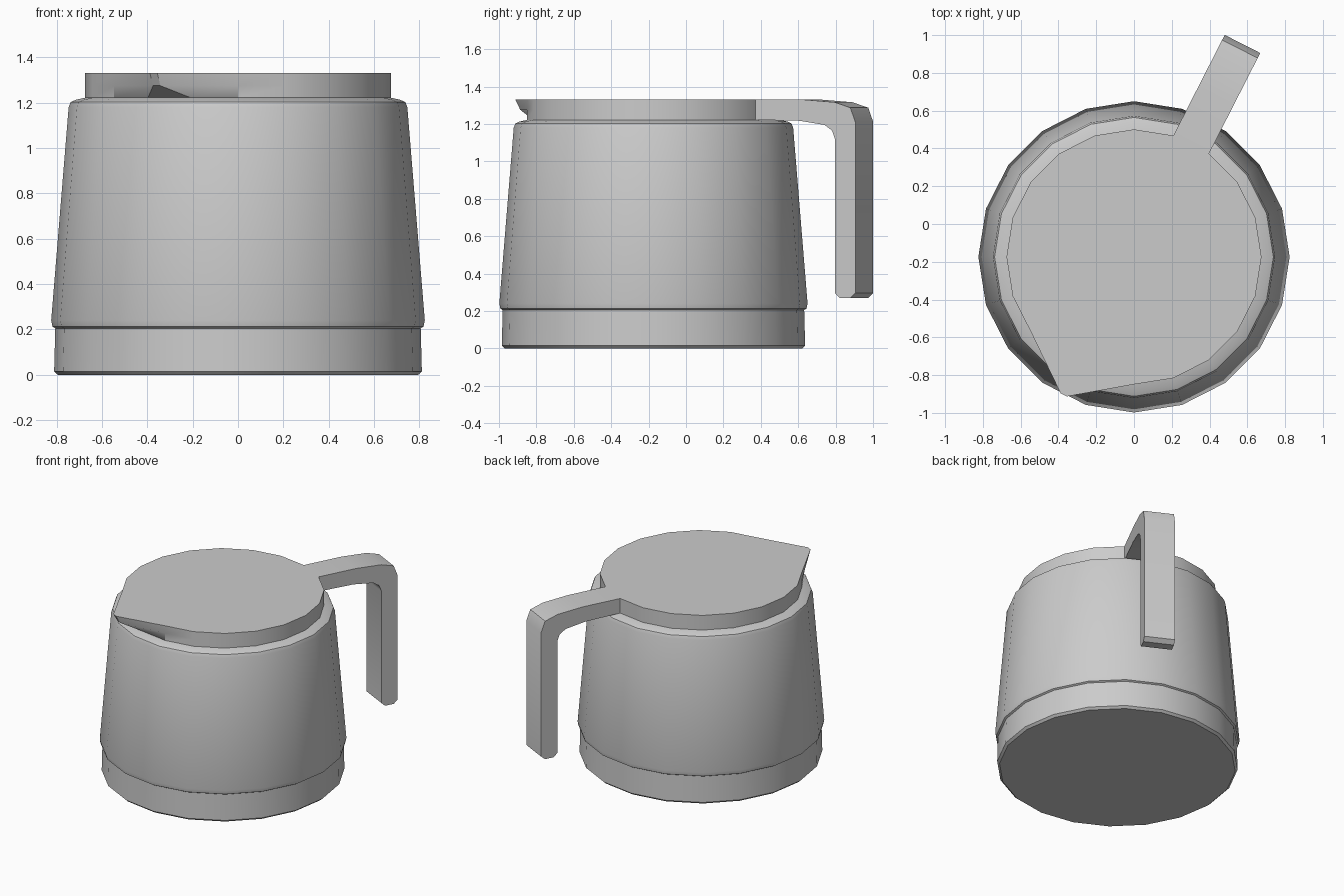
import bpy, bmesh
from math import cos, sin, radians
from mathutils import Vector

if "Cube" in bpy.data.objects:
    bpy.data.objects.remove(bpy.data.objects["Cube"])

CY = -0.174          # y of the jug's axis
SIDES = 20
STEP = 360 / SIDES


def finish(name, bm, angle=30):
    bmesh.ops.recalc_face_normals(bm, faces=bm.faces)
    me = bpy.data.meshes.new(name)
    bm.to_mesh(me)
    bm.free()
    ob = bpy.data.objects.new(name, me)
    bpy.context.collection.objects.link(ob)
    bpy.ops.object.select_all(action='DESELECT')
    ob.select_set(True)
    bpy.context.view_layer.objects.active = ob
    bpy.ops.object.shade_smooth_by_angle(angle=radians(angle))
    return ob


def polar(r, deg, z):
    return Vector((r * cos(radians(deg)), CY + r * sin(radians(deg)), z))


def loft(rings, cap_bottom, cap_top):
    """Skin a stack of point rings."""
    bm = bmesh.new()
    vs = [[bm.verts.new(p) for p in ring] for ring in rings]
    for a, b in zip(vs, vs[1:]):
        for i in range(len(a)):
            j = (i + 1) % len(a)
            bm.faces.new((a[i], a[j], b[j], b[i]))
    if cap_bottom:
        bm.faces.new(vs[0][::-1])
    if cap_top:
        bm.faces.new(vs[-1])
    return bm


# Jug body with base band and shoulder
profile = [(0.795, 0), (0.811, 0.015), (0.806, 0.205), (0.818, 0.212),
           (0.824, 0.24), (0.747, 1.18), (0.738, 1.203), (0.715, 1.213),
           (0.675, 1.222)]
rings = [[polar(r, i * STEP, z) for i in range(SIDES)] for r, z in profile]
finish("jug_body", loft(rings, True, False))

# Lid with two rim points pulled out into a spout
lid_rings = []
for z, tip in ((1.222, None), (1.275, 0.79), (1.33, 0.82)):
    ring = []
    for i in range(SIDES):
        r, deg = 0.675, i * STEP
        if tip and i in (13, 14):
            r, deg = tip, 243 + (1.3 if i == 14 else -1.3)
        ring.append(polar(r, deg, z))
    lid_rings.append(ring)
finish("lid_with_spout", loft(lid_rings, False, True))

# Handle: bent side outline given the width of one lid facet
outline = [(0.666, 1.33), (0.95, 1.33), (1.14, 1.316), (1.235, 1.287),
           (1.265, 1.21), (1.265, 0.295), (1.235, 0.27), (1.17, 0.27),
           (1.143, 0.295), (1.143, 1.12), (1.125, 1.165), (1.08, 1.195),
           (0.93, 1.217), (0.666, 1.222)]
along = Vector((cos(radians(63)), sin(radians(63)), 0))
across = Vector((-along.y, along.x, 0))
half_width = 0.675 * sin(radians(9))
handle_rings = [[Vector((0, CY, z)) + along * u + across * s * half_width
                 for u, z in outline] for s in (-1, 1)]
finish("handle", loft(handle_rings, True, True), 35)
